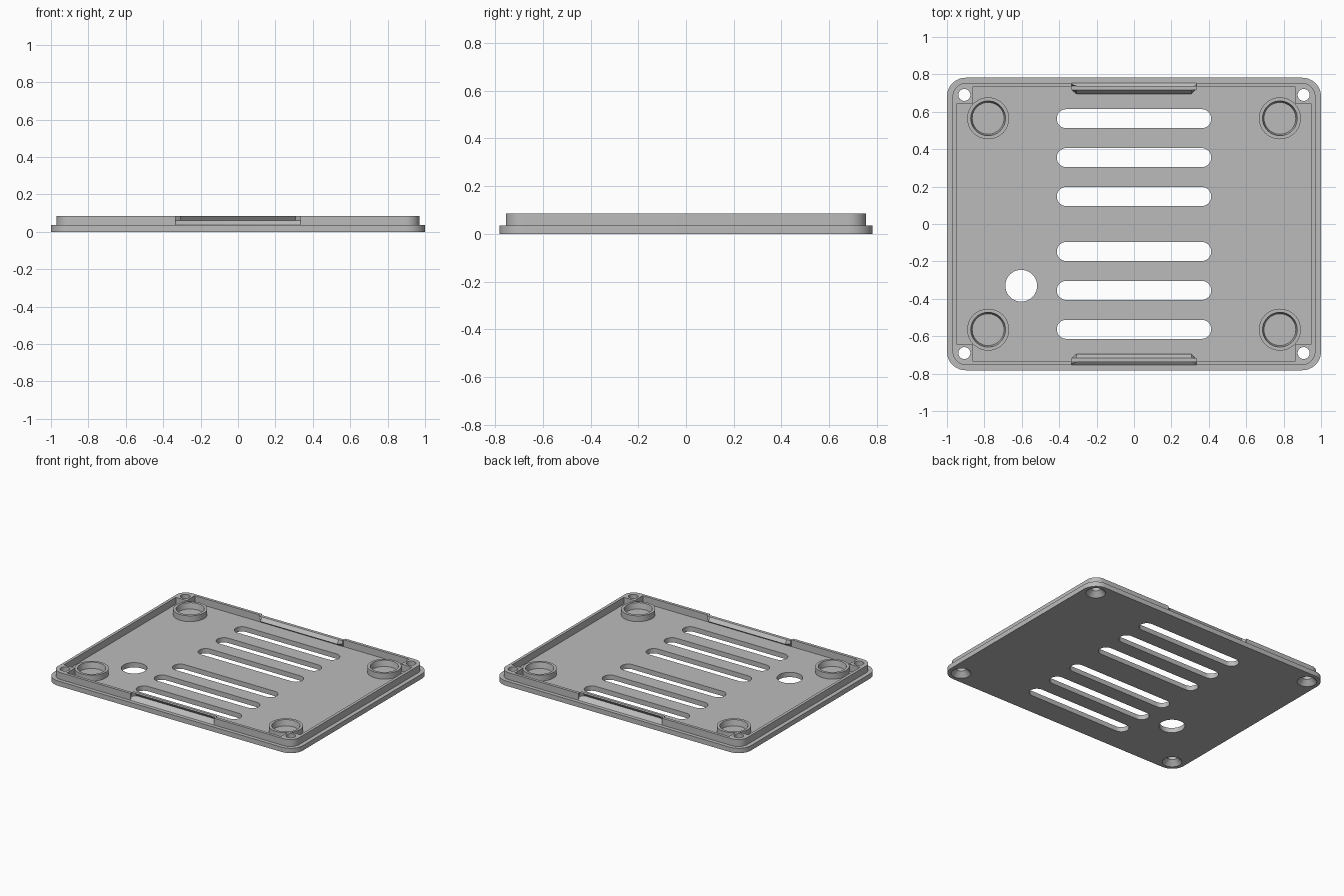
import bpy, bmesh
from math import cos, sin, pi, radians

if "Cube" in bpy.data.objects:
    bpy.data.objects.remove(bpy.data.objects["Cube"], do_unlink=True)

grey = bpy.data.materials.new("plain grey")
grey.use_nodes = True
grey.diffuse_color = (0.5, 0.5, 0.5, 1)
grey.node_tree.nodes["Principled BSDF"].inputs["Base Color"].default_value = (0.5, 0.5, 0.5, 1)

FLOOR, TOP = 0.035, 0.085      # floor surface and rim top
HOLE_X, HOLE_Y = 0.907, 0.69   # corner screw holes
SCREW_R, SINK_R = 0.032, 0.065
TAB = 0.335                    # half length of the snap tabs
RIM_X, RIM_Y, WALL = 0.97, 0.755, 0.021


def arc(cx, cy, r, start, end, n):
    angles = [radians(start + (end - start) * i / n) for i in range(n + 1)]
    return [(cx + r * cos(a), cy + r * sin(a)) for a in angles]


def circle(cx, cy, r, n=40):
    return arc(cx, cy, r, 0, 360, n)[:-1]


def slot(cy, half, r):
    return arc(half - r, cy, r, -90, 90, 16) + arc(r - half, cy, r, 90, 270, 16)


def rounded_rect(x, y, r):
    loop = []
    for i, (sx, sy) in enumerate([(1, 1), (-1, 1), (-1, -1), (1, -1)]):
        loop += arc(sx * (x - r), sy * (y - r), r, 90 * i, 90 * i + 90, 12)
    return loop


def finish(name, bm):
    bmesh.ops.recalc_face_normals(bm, faces=bm.faces)
    mesh = bpy.data.meshes.new(name)
    bm.to_mesh(mesh)
    bm.free()
    mesh.materials.append(grey)
    obj = bpy.data.objects.new(name, mesh)
    bpy.context.collection.objects.link(obj)
    bpy.ops.object.select_all(action='DESELECT')
    obj.select_set(True)
    bpy.context.view_layer.objects.active = obj
    bpy.ops.object.shade_smooth_by_angle(angle=radians(30))
    return obj


def prism(name, bottom, top, z0, z1):
    """Solid between two matching sets of loops; the first is the outline, the rest holes."""
    bm = bmesh.new()
    levels = []
    for loops, z in ((bottom, z0), (top, z1)):
        rings = [[bm.verts.new((x, y, z)) for x, y in loop] for loop in loops]
        edges = [bm.edges.new((r[i - 1], r[i])) for r in rings for i in range(len(r))]
        bmesh.ops.triangle_fill(bm, edges=edges, use_beauty=True, normal=(0, 0, 1))
        levels.append(rings)
    for low, high in zip(*levels):
        for i in range(len(low)):
            bm.faces.new((low[i - 1], low[i], high[i], high[i - 1]))
    return finish(name, bm)


def mirror(obj, x=False, y=False):
    mod = obj.modifiers.new("mirror", 'MIRROR')
    mod.use_axis = (x, y, False)
    mod.use_mirror_merge = False


# Floor plate with vent slots, a round opening and countersunk corner holes
openings = [slot(s * y, 0.413, 0.051) for s in (-1, 1) for y in (0.147, 0.355, 0.563)]
openings.append(circle(-0.603, -0.33, 0.085))
corners = [(sx * HOLE_X, sy * HOLE_Y) for sx in (-1, 1) for sy in (-1, 1)]
outline = [rounded_rect(1, 0.782, 0.1)] + openings
prism("floor_plate",
      outline + [circle(x, y, SINK_R) for x, y in corners],
      outline + [circle(x, y, SCREW_R) for x, y in corners], 0, FLOOR)

# Rim half with square screw posts in its corners, mirrored to the other side
R = 0.075
ix, iy = RIM_X - WALL, RIM_Y - WALL
px, py = 0.861, 0.642
half = ([(TAB, -RIM_Y)] + arc(RIM_X - R, R - RIM_Y, R, -90, 0, 12)
        + arc(RIM_X - R, RIM_Y - R, R, 0, 90, 12) + [(TAB, RIM_Y), (TAB, iy)]
        + [(px, iy), (px, py), (ix, py), (ix, -py), (px, -py), (px, -iy), (TAB, -iy)])
rim_loops = [half] + [circle(HOLE_X, s * HOLE_Y, SCREW_R) for s in (-1, 1)]
mirror(prism("rim_and_posts", rim_loops, rim_loops, FLOOR, TOP), x=True)

# Snap tabs: wall pressed inward to a ridge at mid height, with tapered ends
bm = bmesh.new()
sections = []
for x, bulge in ((-TAB, 0.008), (-0.308, 0.037), (0.308, 0.037), (TAB, 0.008)):
    outer = [(RIM_Y, FLOOR), (RIM_Y - bulge, 0.06), (RIM_Y - 0.016, TOP)]
    inner = [(y - 0.022, z) for y, z in reversed(outer)]
    sections.append([bm.verts.new((x, -y, z)) for y, z in outer + inner])
for a, b in zip(sections, sections[1:]):
    for i in range(len(a)):
        bm.faces.new((a[i - 1], a[i], b[i], b[i - 1]))
bm.faces.new(sections[0])
bm.faces.new(sections[-1])
mirror(finish("snap_tabs", bm), y=True)

# Round foot sockets with slightly tapered bores
bm = bmesh.new()
profile = [(0.112, FLOOR), (0.112, 0.077), (0.093, 0.077), (0.085, FLOOR)]
rings = [[bm.verts.new((x, y, z)) for x, y in circle(0.78, 0.565, r, 48)] for r, z in profile]
for j in range(len(rings)):
    a, b = rings[j - 1], rings[j]
    for i in range(len(a)):
        bm.faces.new((a[i - 1], a[i], b[i], b[i - 1]))
mirror(finish("foot_sockets", bm), x=True, y=True)
